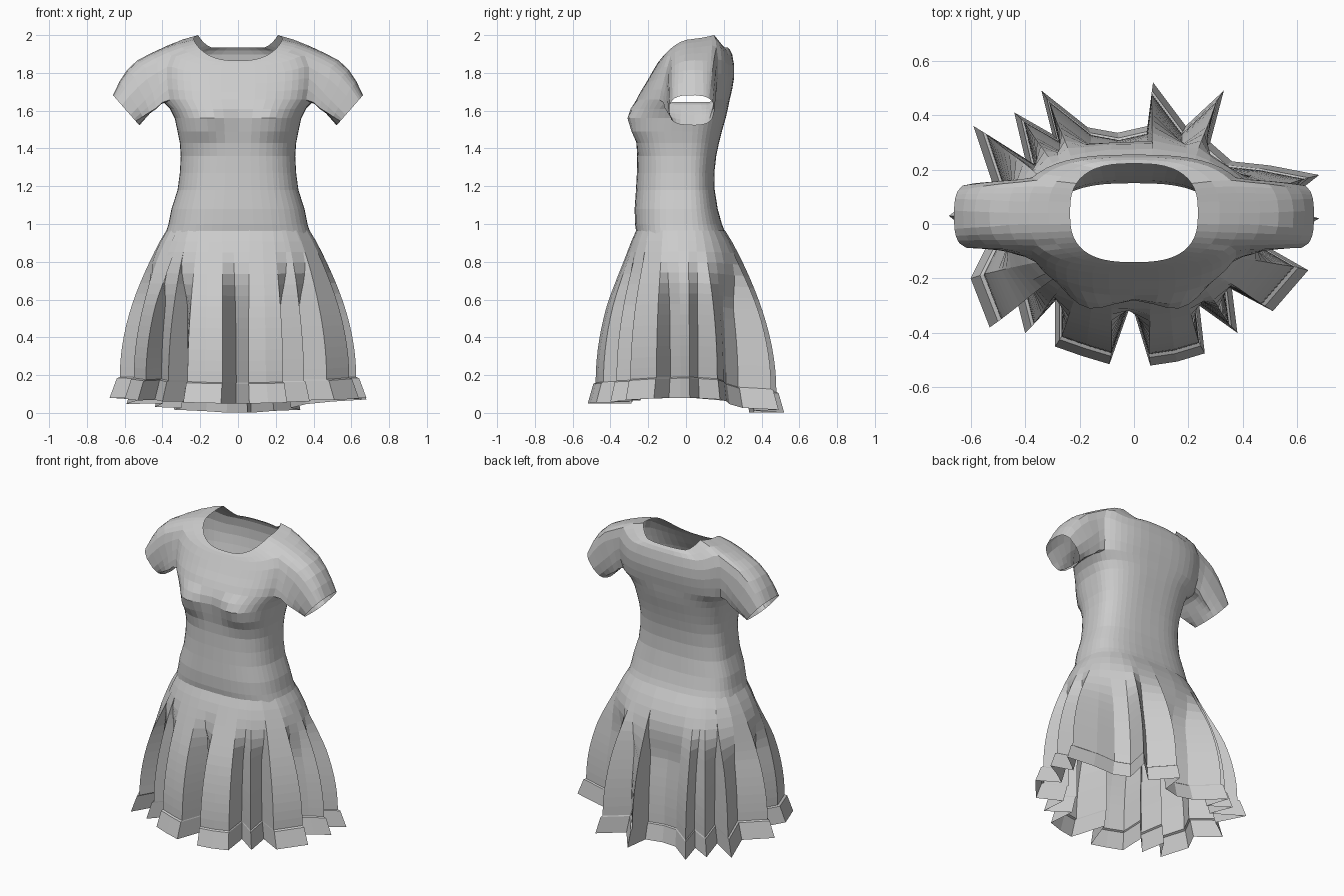
import bpy, bmesh, math
from mathutils import Vector

if "Cube" in bpy.data.objects:
    bpy.data.objects.remove(bpy.data.objects["Cube"])

cloth = bpy.data.materials.new("grey cloth")
cloth.use_nodes = True
cloth.diffuse_color = (0.6, 0.6, 0.6, 1)
cloth.node_tree.nodes["Principled BSDF"].inputs["Base Color"].default_value = (0.6, 0.6, 0.6, 1)

COLS = 48   # columns round the bodice
ARM = 4     # half width of an armhole in columns


def finish(bm, name):
    bmesh.ops.recalc_face_normals(bm, faces=bm.faces)
    mesh = bpy.data.meshes.new(name)
    bm.to_mesh(mesh)
    bm.free()
    mesh.materials.append(cloth)
    obj = bpy.data.objects.new(name, mesh)
    bpy.context.collection.objects.link(obj)


def power(v, p=0.74):
    return math.copysign(abs(v) ** p, v)


def oval(a, half, front, back, mid):
    """Point on a boxy oval with separate front and back depths."""
    s = math.sin(a)
    depth = back - mid if s > 0 else mid - front
    return half * power(math.cos(a)), mid + depth * power(s)


def loft(bm, rings, skip=lambda k, j: False):
    for k in range(len(rings) - 1):
        low, high = rings[k], rings[k + 1]
        n = len(low)
        for j in range(n):
            if not skip(k, j):
                bm.faces.new((low[j], low[(j + 1) % n], high[(j + 1) % n], high[j]))


def neck_height(a):
    s = math.sin(a)
    if s < 0:
        return 1.98 - 0.115 * abs(s) ** 1.5
    if s < 0.5:
        return 1.98 + 0.04 * s
    return 2.0 - 0.065 * min(1, (s - 0.5) / 0.35)


# Bodice: height, half width, front, back
waist_rows = [(0.945, .385, -.262, .212), (1.0, .368, -.27, .19), (1.08, .352, -.272, .168),
              (1.18, .32, -.265, .152), (1.27, .308, -.26, .15), (1.36, .303, -.258, .16),
              (1.43, .308, -.262, .175), (1.49, .32, -.27, .19), (1.56, .335, -.277, .21),
              (1.61, .36, -.273, .222)]
# Yoke: share of the way from armpit to neckline, half width, front, back
yoke_rows = [(0, .4, -.262, .232), (.2, .41, -.24, .245), (.42, .415, -.212, .255),
             (.65, .415, -.185, .255), (.86, .39, -.16, .245), (.94, .315, -.15, .235),
             (1, .235, -.14, .222)]
bm = bmesh.new()
rings = []
for z, half, front, back in waist_rows:
    ring = []
    for j in range(COLS):
        a = math.tau * j / COLS
        x, y = oval(a, half, front, back, -0.01)
        if y < 0:   # bust, hanging lower towards the sides
            dz = z - 1.59 + .25 * abs(x)
            spread = .08 if dz > 0 else .1
            y -= 0.05 * math.exp(-((abs(x) - .18) / .11) ** 2 - (dz / spread) ** 2)
        ring.append(bm.verts.new((x, y, z)))
    rings.append(ring)
first_yoke = len(rings)
for s, half, front, back in yoke_rows:
    ring = []
    for j in range(COLS):
        a = math.tau * j / COLS
        x, y = oval(a, half, front, back, 0.04)
        ring.append(bm.verts.new((x, y, 1.66 + (neck_height(a) - 1.66) * s)))
    rings.append(ring)
last_arm = first_yoke + 4


def in_armhole(k, j):
    side = (j + ARM) % (COLS // 2)
    return first_yoke <= k < last_arm and side < 2 * ARM


loft(bm, rings, in_armhole)

# Sleeves grow out of the armhole edges
soften = []
for centre, sign in ((0, 1), (COLS // 2, -1)):
    cols = [(centre + d) % COLS for d in range(-ARM, ARM + 1)]
    edge = [rings[first_yoke][j] for j in cols]
    edge += [rings[k][cols[-1]] for k in range(first_yoke + 1, last_arm)]
    edge += [rings[last_arm][j] for j in reversed(cols)]
    edge += [rings[k][cols[0]] for k in range(last_arm - 1, first_yoke, -1)]
    sleeve = [edge]
    for t in (0.2, 0.4, 0.6, 0.8, 1):
        ring = []
        for v in edge:
            a = math.atan2((v.co.z - 1.81) / .15, (v.co.y - .03) / .14)
            up = power(math.sin(a))
            cuff = Vector((sign * (.592 + .07 * up), .03 + .12 * power(math.cos(a)), 1.602 + .08 * up))
            puff = .035 * math.sin(math.pi * t) * max(0, up)
            ring.append(bm.verts.new(v.co.lerp(cuff, t) + Vector((sign * puff, 0, puff))))
        sleeve.append(ring)
    loft(bm, sleeve)
    soften += edge + sleeve[1]
for _ in range(2):
    bmesh.ops.smooth_vert(bm, verts=soften, factor=0.4, use_axis_x=True, use_axis_y=True,
                          use_axis_z=True)
finish(bm, "bodice_and_sleeves")

# Skirt: folds of the hem seen in plan, anticlockwise from the front middle
hem = [(-.01, -.29), (.06, -.52), (.16, -.505), (.26, -.475), (.24, -.3), (.38, -.4), (.36, -.24),
       (.51, -.32), (.64, -.17), (.5, -.09), (.59, -.03), (.68, .02), (.54, .07), (.68, .18),
       (.5, .215), (.36, .23), (.28, .3), (.33, .49), (.19, .36), (.07, .52), (.05, .36),
       (-.06, .335), (-.17, .355), (-.34, .49), (-.3, .33), (-.44, .41), (-.4, .24),
       (-.59, .36), (-.52, .15), (-.68, .03), (-.54, -.08), (-.6, -.2), (-.53, -.38), (-.44, -.24),
       (-.4, -.4), (-.29, -.28), (-.29, -.45), (-.19, -.485), (-.09, -.515)]
STEPS = 14
bm = bmesh.new()
rings = [[] for _ in range(STEPS + 3)]
for hx, hy in hem:
    a = math.atan2(hy / .45, hx / .6)
    s = math.sin(a)
    waist = Vector(oval(a, .38, -.264, .208, -.01))
    smooth = Vector((.62 * math.cos(a), (.48 if s > 0 else .45) * s))
    fold = Vector((hx, hy)) * 0.92
    hem_z = 0.08 - (0.08 * s * s if s > 0 else 0.03 * s * s)
    seam_z = hem_z + 0.11
    for k in range(STEPS + 1):
        t = k / STEPS
        b = min(1, max(0, (t - .08) / .45))
        b = b * b * (3 - 2 * b)
        p = waist.lerp(smooth.lerp(fold, b), math.sin(t * math.pi / 2) ** .9)
        rings[k].append(bm.verts.new((p.x, p.y, .965 + (seam_z - .965) * t)))
    # Flared hem band
    for row, scale, z in ((1, 1.025, seam_z - .006), (2, 1 / 0.92, hem_z)):
        rings[STEPS + row].append(bm.verts.new((fold.x * scale, fold.y * scale, z)))
loft(bm, rings)
finish(bm, "pleated_skirt")
